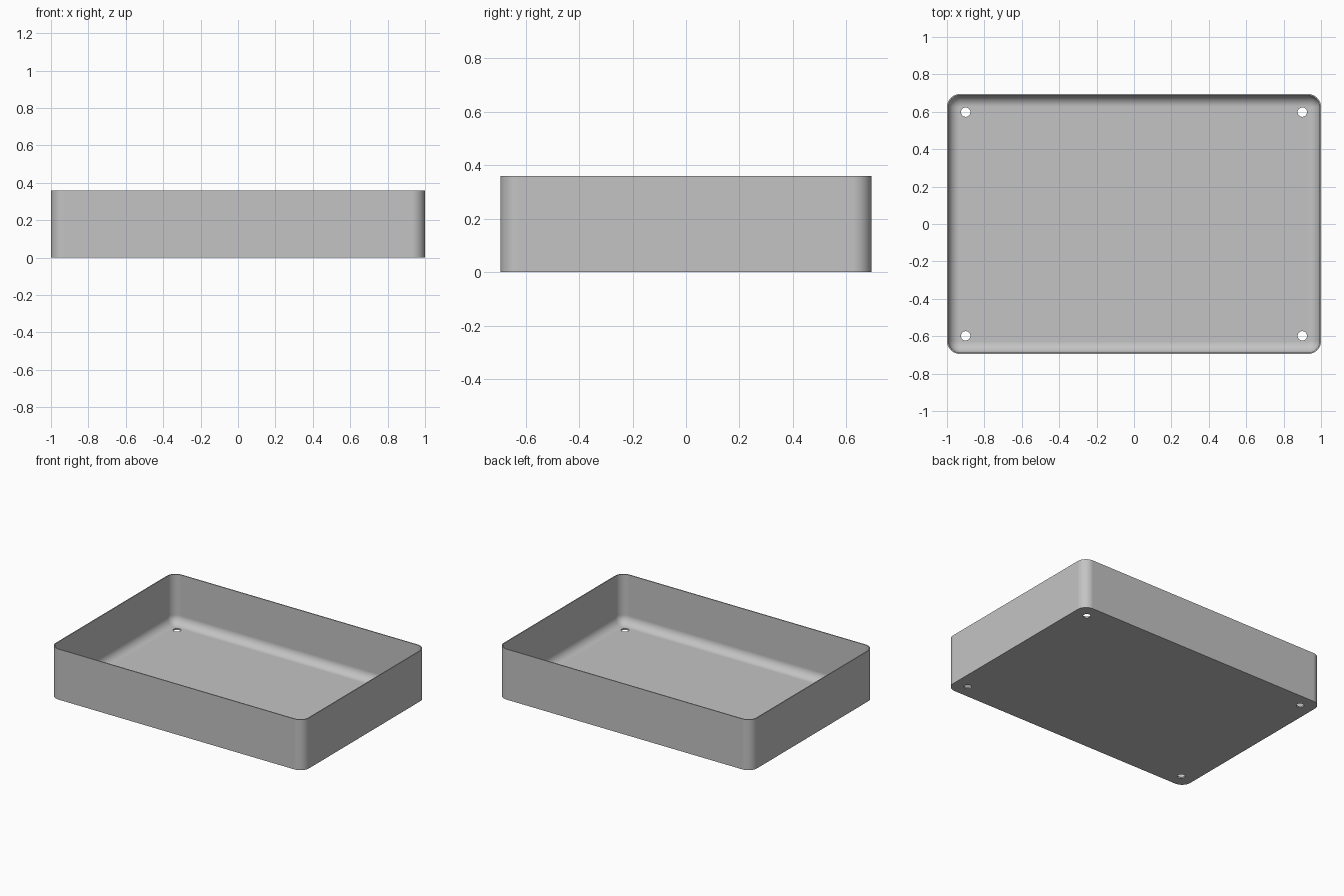
import bpy, bmesh
from math import sin, cos, pi

cube = bpy.data.objects.get("Cube")
if cube:
    bpy.data.objects.remove(cube, do_unlink=True)

HALF_X, HALF_Y, HEIGHT = 1.0, 0.695, 0.36
CORNER, WALL, FLOOR, FILLET = 0.07, 0.007, 0.01, 0.06
STEPS = 10

grey = bpy.data.materials.new("plain grey")
grey.use_nodes = True
colour = (0.55, 0.55, 0.55, 1)
grey.diffuse_color = colour
grey.node_tree.nodes["Principled BSDF"].inputs["Base Color"].default_value = colour


def ring(bm, inset, z):
    """Rounded rectangle of vertices, pulled in from the outer wall."""
    radius = CORNER - inset
    verts = []
    for quarter, (sx, sy) in enumerate([(1, 1), (-1, 1), (-1, -1), (1, -1)]):
        for i in range(STEPS + 1):
            a = (quarter + i / STEPS) * pi / 2
            verts.append(bm.verts.new((sx * (HALF_X - CORNER) + radius * cos(a),
                                       sy * (HALF_Y - CORNER) + radius * sin(a), z)))
    return verts


# Tray shell: outer wall, rim, inner wall, then the fillet down to the floor
profile = [(0, 0), (0, HEIGHT), (WALL, HEIGHT)]
for i in range(STEPS + 1):
    a = i / STEPS * pi / 2
    profile.append((WALL + FILLET * (1 - cos(a)), FLOOR + FILLET * (1 - sin(a))))

bm = bmesh.new()
rings = [ring(bm, inset, z) for inset, z in profile]
for low, high in zip(rings, rings[1:]):
    for i in range(len(low)):
        j = (i + 1) % len(low)
        bm.faces.new((low[i], low[j], high[j], high[i]))
bm.faces.new(rings[0][::-1])
bm.faces.new(rings[-1])
bmesh.ops.recalc_face_normals(bm, faces=bm.faces)
mesh = bpy.data.meshes.new("tray")
bm.to_mesh(mesh)
bm.free()
mesh.materials.append(grey)
tray = bpy.data.objects.new("tray", mesh)
bpy.context.collection.objects.link(tray)

# Four screw holes through the floor
for x in (-0.9, 0.9):
    for y in (-0.598, 0.598):
        bpy.ops.mesh.primitive_cylinder_add(vertices=32, radius=0.025, depth=0.1, location=(x, y, 0))
        cutter = bpy.context.object
        cutter.name = "hole_cutter"
        cutter.hide_render = True
        cutter.data.materials.append(grey)
        cut = tray.modifiers.new("screw hole", 'BOOLEAN')
        cut.operation, cut.solver, cut.object = 'DIFFERENCE', 'EXACT', cutter
        bpy.ops.object.select_all(action='DESELECT')
        tray.select_set(True)
        bpy.context.view_layer.objects.active = tray
        bpy.ops.object.modifier_apply(modifier=cut.name)
        bpy.data.objects.remove(cutter, do_unlink=True)

# Smooth fillets with sharp rims and flat panels
bpy.ops.object.shade_smooth_by_angle(angle=pi / 6)
weighted = tray.modifiers.new("flat panels", 'WEIGHTED_NORMAL')
weighted.keep_sharp = True
